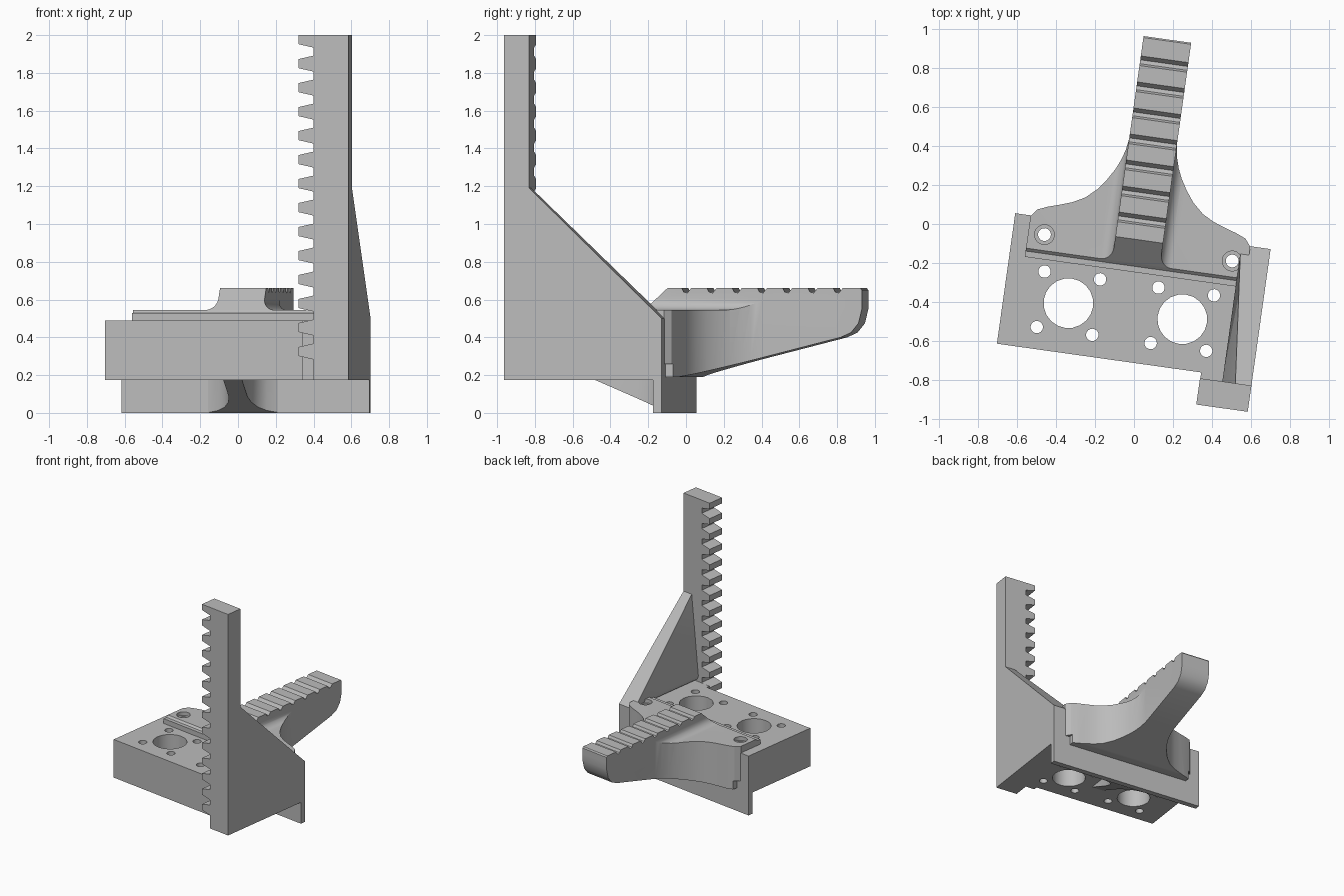
import bpy
import bmesh
from math import radians, sin, cos

if "Cube" in bpy.data.objects:
    bpy.data.objects.remove(bpy.data.objects["Cube"], do_unlink=True)

grey = bpy.data.materials.new("plain_grey")
grey.use_nodes = True
colour = (0.5, 0.5, 0.5, 1)
grey.diffuse_color = colour
grey.node_tree.nodes["Principled BSDF"].inputs["Base Color"].default_value = colour

TURN = radians(-8)      # the whole part stands slightly turned
MID = 0.038             # centre line of the arm and rib


def prism(name, points, axis, lo, hi):
    """Extrude a flat outline along one axis."""
    place = {"x": lambda a, b, h: (h, a, b),
             "y": lambda a, b, h: (a, h, b),
             "z": lambda a, b, h: (a, b, h)}[axis]
    bm = bmesh.new()
    low = [bm.verts.new(place(a, b, lo)) for a, b in points]
    high = [bm.verts.new(place(a, b, hi)) for a, b in points]
    bm.faces.new(low)
    bm.faces.new(high)
    n = len(points)
    for i in range(n):
        j = (i + 1) % n
        bm.faces.new((low[i], low[j], high[j], high[i]))
    bmesh.ops.recalc_face_normals(bm, faces=bm.faces)
    mesh = bpy.data.meshes.new(name)
    bm.to_mesh(mesh)
    bm.free()
    mesh.materials.append(grey)
    obj = bpy.data.objects.new(name, mesh)
    bpy.context.collection.objects.link(obj)
    obj.rotation_euler.z = TURN
    return obj


def box(name, x0, x1, y0, y1, z0, z1):
    return prism(name, [(x0, y0), (x1, y0), (x1, y1), (x0, y1)], "z", z0, z1)


def cylinder(name, x, y, r, z0, z1, sides=20):
    ring = [radians(360 * i / sides) for i in range(sides)]
    return prism(name, [(x + r * cos(a), y + r * sin(a)) for a in ring], "z", z0, z1)


def activate(obj):
    bpy.ops.object.select_all(action="DESELECT")
    obj.select_set(True)
    bpy.context.view_layer.objects.active = obj


def combine(obj, tools, operation):
    """Apply a boolean with each tool, then drop the tools."""
    activate(obj)
    for tool in tools:
        mod = obj.modifiers.new("cut", "BOOLEAN")
        mod.operation = operation
        mod.solver = "EXACT"
        mod.object = tool
        bpy.ops.object.modifier_apply(modifier=mod.name)
    for tool in tools:
        bpy.data.objects.remove(tool, do_unlink=True)


def fillet(cx, cz, r, steps=8):
    """Concave quarter arc from a vertical wall down to a floor."""
    angles = [radians(90 * i / steps) for i in range(steps + 1)]
    return [(cx - r * cos(a), cz - r * sin(a)) for a in angles]


def both_sides(half):
    """Mirror a half outline about the arm's centre line."""
    return ([(MID + w, h) for w, h in half]
            + [(MID - w, h) for w, h in reversed(half)])


# Main block with two bores and their bolt holes
block = box("main_block", -0.612, 0.713, -0.707, -0.03, 0.175, 0.49)
screw_x = (-0.448, 0.526)
cuts = [cylinder("screw_hole", x, -0.118, 0.033, 0, 1) for x in screw_x]
for x in (-0.277, 0.314):
    cuts.append(cylinder("bore", x, -0.45, 0.128, 0, 1))
    for sx in (-1, 1):
        for sy in (-1, 1):
            cuts.append(cylinder("bolt_hole", x + sx * 0.144, -0.45 + sy * 0.144,
                                 0.032, 0, 1, 16))
combine(block, cuts, "DIFFERENCE")

# Back plate hanging below the block
box("back_plate", -0.612, 0.713, -0.075, -0.03, 0, 0.18)

# Rib under the block, flaring into the plate
flare = [(0.05, -0.6), (0.05, -0.27), (0.062, -0.2), (0.09, -0.14),
         (0.13, -0.1), (0.19, -0.074)]
rib = prism("under_rib", both_sides(flare), "z", -0.1, 0.177)
combine(rib, [prism("slope", [(-0.48, 0.177), (-0.075, 0.002), (-0.06, 0.002),
                              (-0.06, 0.3), (-0.48, 0.3)], "x", -1, 1)], "INTERSECT")

# Upright post with rack teeth
box("rack_post", 0.527, 0.713, -0.874, -0.738, 0.175, 2)
box("post_foot", 0.448, 0.713, -0.74, -0.70, 0.175, 0.49)
for i in range(14):
    z = 0.325 + i * 0.127
    top = min(z + 0.043, 2)
    prism("rack_tooth", [(0.53, z - 0.043), (0.446, z - 0.024),
                         (0.446, z + 0.024), (0.53, top)], "y", -0.874, -0.738)

# Sloping side wall with a fillet along its foot
section = [(0.713, 0.1), (0.713, 1.5), (0.662, 1.5)] + fillet(0.612, 0.54, 0.05) + [(0.612, 0.1)]
wall = prism("side_wall", section, "y", -1, 0.2)
combine(wall, [prism("outline", [(-0.745, 0.175), (-0.745, 1.19), (-0.738, 1.19),
                                 (-0.03, 0.5), (-0.03, 0.175)], "x", 0, 1)], "INTERSECT")

# Arm with swept wings: side outline, trimmed by plan and by cross-section
side = [(-0.245, 0.48), (-0.245, 0.53), (-0.215, 0.53), (-0.2, 0.545), (-0.077, 0.66)]
for i in range(7):
    y = 0.135 * i
    side += [(y, 0.66), (y + 0.01, 0.64), (y + 0.03, 0.635), (y + 0.05, 0.66)]
side += [(0.955, 0.66), (0.963, 0.65), (0.963, 0.55), (0.945, 0.475), (0.905, 0.425),
         (0.85, 0.4), (0.03, 0.19), (-0.05, 0.19), (-0.05, 0.48)]
arm = prism("grip_arm", side, "x", -1, 1)

plan = [(0.57, -0.5), (0.57, -0.033), (0.54, 0.005), (0.49, 0.026), (0.43, 0.045),
        (0.365, 0.068), (0.305, 0.1), (0.248, 0.152), (0.205, 0.21), (0.172, 0.265),
        (0.15, 0.315), (0.133, 0.37), (0.1235, 0.43), (0.1235, 1.2)]
cross = [(0.9, 0), (0.9, 0.545)] + fillet(0.1835, 0.605, 0.06)[::-1] + [(0.1235, 0.8)]
combine(arm, [prism("plan", both_sides(plan), "z", 0, 1),
              prism("cross", both_sides(cross), "y", -1, 1.5)], "INTERSECT")

# Screw holes with counterbores, and stepped lower wing corners
cuts = [cylinder("screw_hole", x, -0.118, 0.033, 0, 1) for x in screw_x]
cuts += [cylinder("counterbore", x, -0.118, 0.051, 0.515, 1) for x in screw_x]
cuts += [box("corner", MID + s * 0.75 - 0.22, MID + s * 0.75 + 0.22, -0.2, 0.2, 0.1, 0.26)
         for s in (-1, 1)]
combine(arm, cuts, "DIFFERENCE")

# Smooth curved walls, keep edges sharp
for obj in list(bpy.context.collection.objects):
    if obj.type == "MESH" and obj.data.materials and obj.data.materials[0] == grey:
        activate(obj)
        bpy.ops.object.shade_smooth_by_angle(angle=radians(28))
